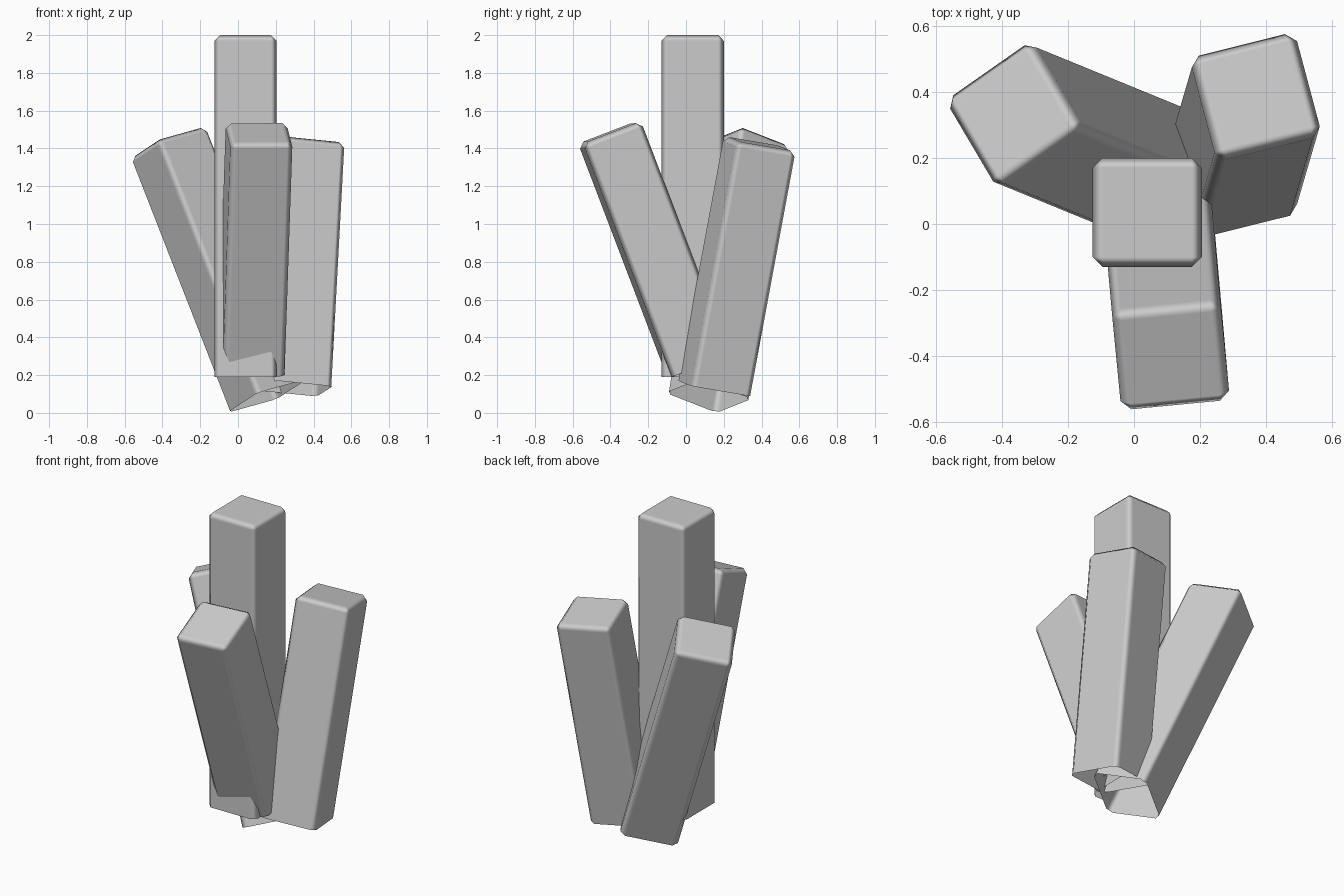
import bpy, bmesh, math
from mathutils import Vector, Matrix

if "Cube" in bpy.data.objects:
    bpy.data.objects.remove(bpy.data.objects["Cube"])


def beam(name, bottom, top, yaw, width=0.33, bevel=0.03):
    """Open-bottomed square beam between two end centres, chamfered on its long and top edges."""
    bottom, top = Vector(bottom), Vector(top)
    length = (top - bottom).length
    d = (top - bottom).normalized()
    hx, hy = math.cos(math.radians(yaw)), math.sin(math.radians(yaw))
    ax = Vector((hx, hy, -(hx * d.x + hy * d.y) / d.z)).normalized()
    ay = d.cross(ax)
    rot = Matrix((ax, ay, d)).transposed().to_4x4()

    bm = bmesh.new()
    bmesh.ops.create_cube(bm, size=1)
    bmesh.ops.transform(bm, verts=bm.verts,
                        matrix=Matrix.Diagonal((width, width, length, 1)))
    floor = [f for f in bm.faces if f.normal.z < -0.5]
    bmesh.ops.delete(bm, geom=floor, context='FACES_ONLY')
    edges = [e for e in bm.edges if not e.is_boundary]
    bmesh.ops.bevel(bm, geom=edges, offset=bevel, segments=1,
                    affect='EDGES', profile=0.5)
    me = bpy.data.meshes.new(name)
    bm.to_mesh(me)
    bm.free()
    me.transform(Matrix.Translation((bottom + top) / 2) @ rot)
    for p in me.polygons:
        p.use_smooth = True
    ob = bpy.data.objects.new(name, me)
    bpy.context.collection.objects.link(ob)
    # Keep the flat sides flat, blending only over the chamfers
    mod = ob.modifiers.new("weighted_normals", 'WEIGHTED_NORMAL')
    mod.weight = 100
    return ob


# Tall upright pillar
beam("centre_pillar", (0.04, 0.035, 0.19), (0.04, 0.035, 2.0), 0)
# Three shorter pillars leaning outwards
beam("front_pillar", (0.07, 0.066, 0.25), (0.112, -0.405, 1.485), 5.5)
beam("right_pillar", (0.30, 0.15, 0.13), (0.37, 0.39, 1.425), 14)
beam("left_pillar", (0.155, 0.12, 0.09), (-0.37, 0.335, 1.435), 35)
